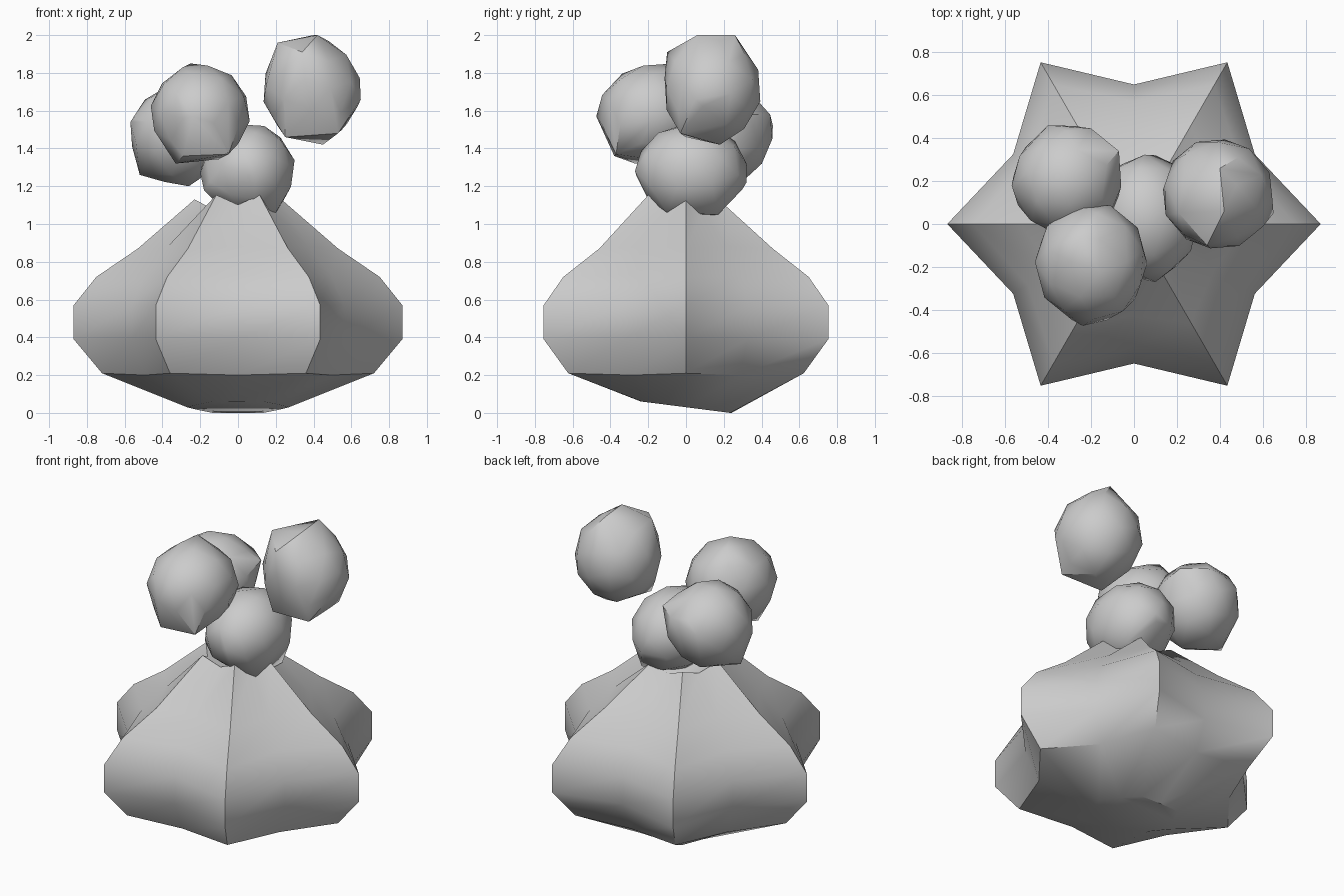
import bpy, bmesh, math
from mathutils import Vector, Euler

if "Cube" in bpy.data.objects:
    bpy.data.objects.remove(bpy.data.objects["Cube"])


def finish(name, bm, angle):
    bmesh.ops.recalc_face_normals(bm, faces=bm.faces)
    me = bpy.data.meshes.new(name)
    bm.to_mesh(me)
    bm.free()
    ob = bpy.data.objects.new(name, me)
    bpy.context.collection.objects.link(ob)
    bpy.ops.object.select_all(action='DESELECT')
    ob.select_set(True)
    bpy.context.view_layer.objects.active = ob
    bpy.ops.object.shade_smooth_by_angle(angle=math.radians(angle))
    return ob


# Six-ridged pouch: (radius, z) profiles along the ridges and the valleys
ridge = [(.27, .03), (.72, .21), (.87, .39), (.87, .57), (.75, .72), (.53, .87), (.23, 1.13)]
valley = [(.24, .03), (.57, .20), (.65, .39), (.65, .57), (.57, .73), (.43, .88), (.18, 1.08)]
bm = bmesh.new()
rings = []
for level in range(len(ridge)):
    ring = []
    for i in range(12):
        r, z = (valley if i % 2 else ridge)[level]
        a = i * math.pi / 6
        y = r * math.sin(a)
        if level == 0:
            z -= .128 * y          # underside leans slightly
        if level == 6:
            z -= .12 * y           # so does the gathered neck
        ring.append(bm.verts.new((r * math.cos(a), y, z)))
    rings.append(ring)
for lo, hi in zip(rings, rings[1:]):
    for i in range(12):
        j = (i + 1) % 12
        bm.faces.new((lo[i], lo[j], hi[j], hi[i]))
bm.faces.new(rings[0])
bm.faces.new(rings[-1])
finish("ridged_pouch", bm, 36)


# Faceted balls: the hull of a coarse sphere and a few outlying corners
def ball(name, centre, radii, turn, corners):
    src = bmesh.new()
    bmesh.ops.create_icosphere(src, subdivisions=2, radius=1)
    rot = Euler(turn).to_matrix()
    points = [Vector(c + r * k for c, r, k in zip(centre, radii, rot @ v.co))
              for v in src.verts]
    src.free()
    bm = bmesh.new()
    for p in points + [Vector(c) for c in corners]:
        bm.verts.new(p)
    bmesh.ops.convex_hull(bm, input=bm.verts)
    loose = [v for v in bm.verts if not v.link_faces]
    bmesh.ops.delete(bm, geom=loose, context='VERTS')
    finish(name, bm, 34)


ball("front_ball", (-.20, -.18, 1.585), (.265, .285, .26), (.2, .1, .3),
     [(-.33, -.27, 1.32), (-.29, -.38, 1.36), (-.05, -.37, 1.37),
      (-.24, -.475, 1.57), (-.25, -.06, 1.85)])
ball("right_ball", (.39, .14, 1.71), (.262, .262, .28), (.4, .2, .1),
     [(.21, .05, 1.96), (.42, .06, 2.0), (.40, .26, 2.0), (.34, -.10, 1.91),
      (.45, .18, 1.42), (.25, .0, 1.46), (.53, -.03, 1.48), (.65, .05, 1.66)])
ball("back_left_ball", (-.31, .20, 1.475), (.26, .26, .265), (.1, .3, .5),
     [(-.52, .18, 1.26), (-.26, .13, 1.20), (-.57, .18, 1.54), (-.40, .46, 1.52),
      (-.20, .445, 1.58), (-.07, .34, 1.58), (-.30, .35, 1.30)])
ball("centre_ball", (.055, .03, 1.285), (.25, .295, .25), (.3, .2, .7),
     [(-.18, -.08, 1.18), (-.20, .03, 1.27), (.20, .17, 1.05), (.20, -.10, 1.06),
      (.10, .32, 1.22), (.10, -.27, 1.28)])
